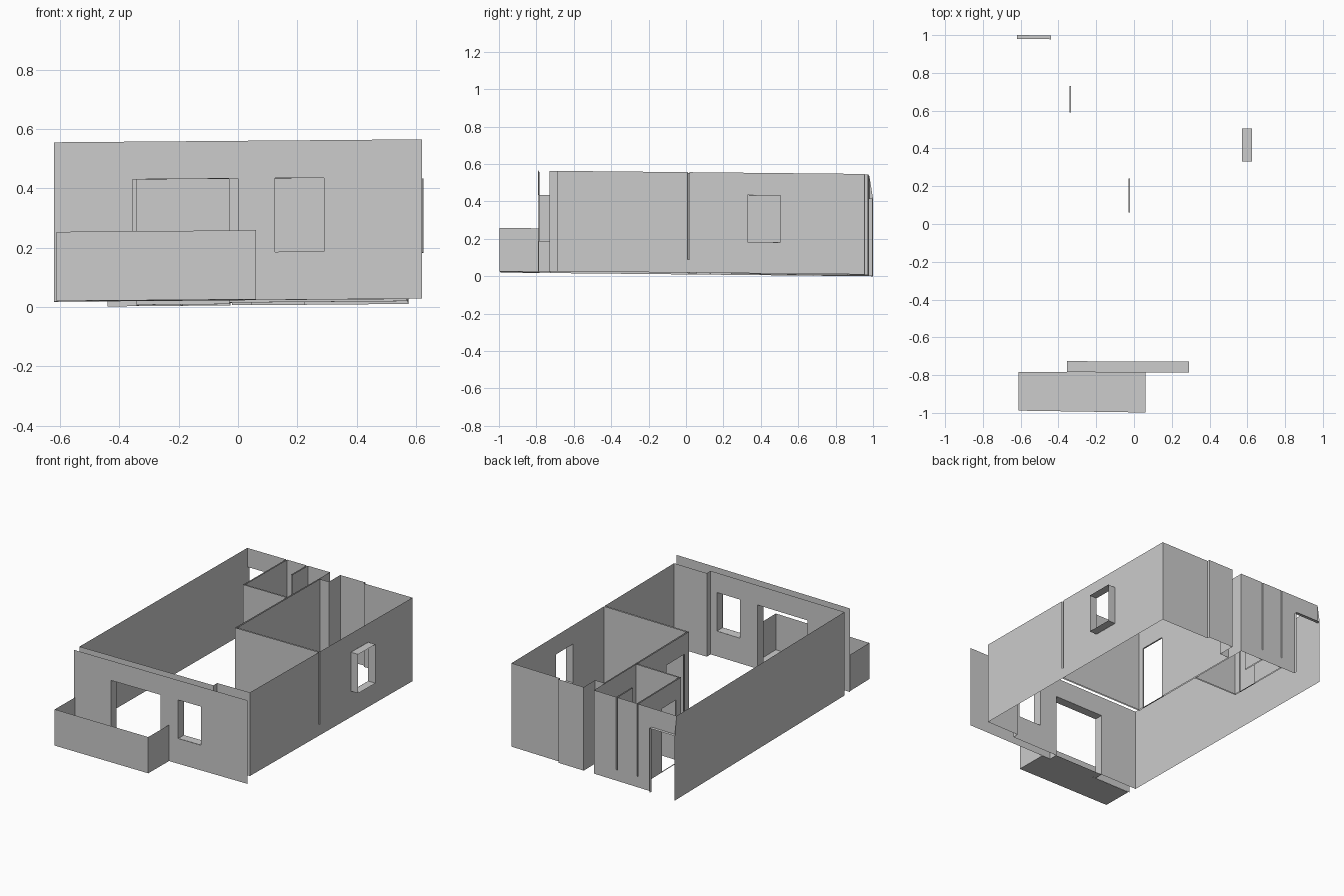
import bpy

if "Cube" in bpy.data.objects:
    bpy.data.objects.remove(bpy.data.objects["Cube"])

H = 0.537     # wall height
LINTEL = 0.41  # top of doors and windows
SKIRT = 0.07   # bottom of the open slits between wall skins


def lift(x, y, z):
    # the whole shell is very slightly tilted
    return (x, y, z + 0.015 + 0.008 * x - 0.010 * y)


def make(name, quads):
    verts, index, faces = [], {}, []
    for quad in quads:
        face = []
        for p in quad:
            key = tuple(round(c, 5) for c in p)
            if key not in index:
                index[key] = len(verts)
                verts.append(lift(*p))
            face.append(index[key])
        faces.append(face)
    mesh = bpy.data.meshes.new(name)
    mesh.from_pydata(verts, [], faces)
    ob = bpy.data.objects.new(name, mesh)
    bpy.context.collection.objects.link(ob)
    return ob


def wall(p, q, holes=(), top=H):
    """Thin wall from p to q; holes are (start, end, z0, z1) along its main axis."""
    ax = 0 if abs(q[0] - p[0]) > abs(q[1] - p[1]) else 1

    def at(a, z):
        t = (a - p[ax]) / (q[ax] - p[ax])
        return (p[0] + t * (q[0] - p[0]), p[1] + t * (q[1] - p[1]), z)

    us = sorted({p[ax], q[ax], *[v for h in holes for v in h[:2]]}, reverse=p[ax] > q[ax])
    zs = sorted({0, top, *[v for h in holes for v in h[2:]]})
    quads = []
    for a, b in zip(us, us[1:]):
        for c, d in zip(zs, zs[1:]):
            m, n = (a + b) / 2, (c + d) / 2
            if not any(h[0] < m < h[1] and h[2] < n < h[3] for h in holes):
                quads.append((at(a, c), at(b, c), at(b, d), at(a, d)))
    return quads


def path(points, top=H):
    return [f for p, q in zip(points, points[1:]) for f in wall(p, q, top=top)]


def reveal(p, q, off, z0, z1, sill=True):
    """Jambs, lintel and sill of an opening p-q, pushed out by off."""
    P, Q = ((v[0] + off[0], v[1] + off[1]) for v in (p, q))
    quads = [((*a, z0), (*A, z0), (*A, z1), (*a, z1)) for a, A in ((p, P), (q, Q))]
    for z in ([z0, z1] if sill else [z1]):
        quads.append(((*p, z), (*q, z), (*Q, z), (*P, z)))
    return quads


# front: inner wall, outer facade, shared openings
DOOR = (-0.355, 0.0, 0.0, LINTEL)
WINDOW = (0.125, 0.29, 0.162, LINTEL)
make("left_wall", wall((-0.62, 0.98), (-0.62, -0.725)))
make("front_inner_wall", wall((-0.62, -0.725), (0.335, -0.729), [DOOR, WINDOW])
     + path([(0.335, -0.729), (0.335, -0.69), (0.568, -0.69)]))
make("front_facade", wall((-0.62, -0.782), (0.62, -0.79), [DOOR, WINDOW]))
make("balcony_door_reveal", reveal((-0.355, -0.726), (0.0, -0.728), (0, -0.058), 0, LINTEL))
make("front_window_reveal", reveal((0.125, -0.728), (0.29, -0.729), (0, -0.058), 0.162, LINTEL))
make("front_lintel", [((0, -0.728, LINTEL), (0.125, -0.728, LINTEL),
                       (0.125, -0.786, LINTEL), (0, -0.786, LINTEL))])

# balcony
corners = [(-0.612, -0.783), (-0.612, -0.988), (0.06, -0.998), (0.06, -0.786)]
make("balcony_parapet", path(corners, top=0.233))
make("balcony_floor", [[(x, y, 0) for x, y in corners]])

# right side wall with window and open slit
make("right_wall", wall((0.568, -0.69), (0.574, 0.955),
                        [(0.33, 0.505, 0.167, 0.417), (0.008, 0.018, SKIRT, H)]))
make("side_window_reveal", reveal((0.572, 0.33), (0.573, 0.505), (0.052, 0), 0.167, 0.417))

# back wall, with entrance door and slits where partitions meet it
ENTRY = (-0.62, -0.44, 0, 0.415)
slits = [(x, x + 0.008, SKIRT, H) for x in (-0.342, -0.194)]
make("back_wall", wall((-0.026, 0.973), (-0.62, 0.98), [ENTRY] + slits))
make("back_bedroom_wall", path([(0.574, 0.953), (0.225, 0.957), (0.225, 0.973),
                                (0.045, 0.975), (0.045, 0.86), (-0.02, 0.86)]))
make("entry_reveal", reveal((-0.62, 0.98), (-0.44, 0.978), (0, 0.02), 0, 0.415, sill=False)
     + [((-0.62, 0.98, 0.415), (-0.62, 1.0, 0.415), (-0.62, 0.98, H))])

# partitions, two skins each
ROOM_DOOR = (0.06, 0.24, 0, LINTEL)
make("bedroom_side_partition", wall((-0.02, 0.86), (-0.02, 0.02), [ROOM_DOOR])
     + wall((-0.03, 0.012), (-0.027, 0.973), [ROOM_DOOR])
     + reveal((-0.02, 0.06), (-0.02, 0.24), (-0.009, 0), 0, LINTEL))
make("bedroom_front_partition", wall((-0.02, 0.022), (0.57, 0.018))
     + wall((0.57, 0.008), (-0.03, 0.013)))

BATH_DOOR = (0.59, 0.73, 0, LINTEL)
make("bath_side_partition", wall((-0.342, 0.976), (-0.342, 0.541), [BATH_DOOR])
     + wall((-0.334, 0.549), (-0.334, 0.976), [BATH_DOOR])
     + reveal((-0.342, 0.59), (-0.342, 0.73), (0.008, 0), 0, LINTEL))
make("bath_front_partition", wall((-0.342, 0.541), (-0.029, 0.537))
     + wall((-0.028, 0.546), (-0.334, 0.549)))
make("bath_stub_partition", path([(-0.194, 0.975), (-0.194, 0.818),
                                  (-0.186, 0.818), (-0.186, 0.975)]))
